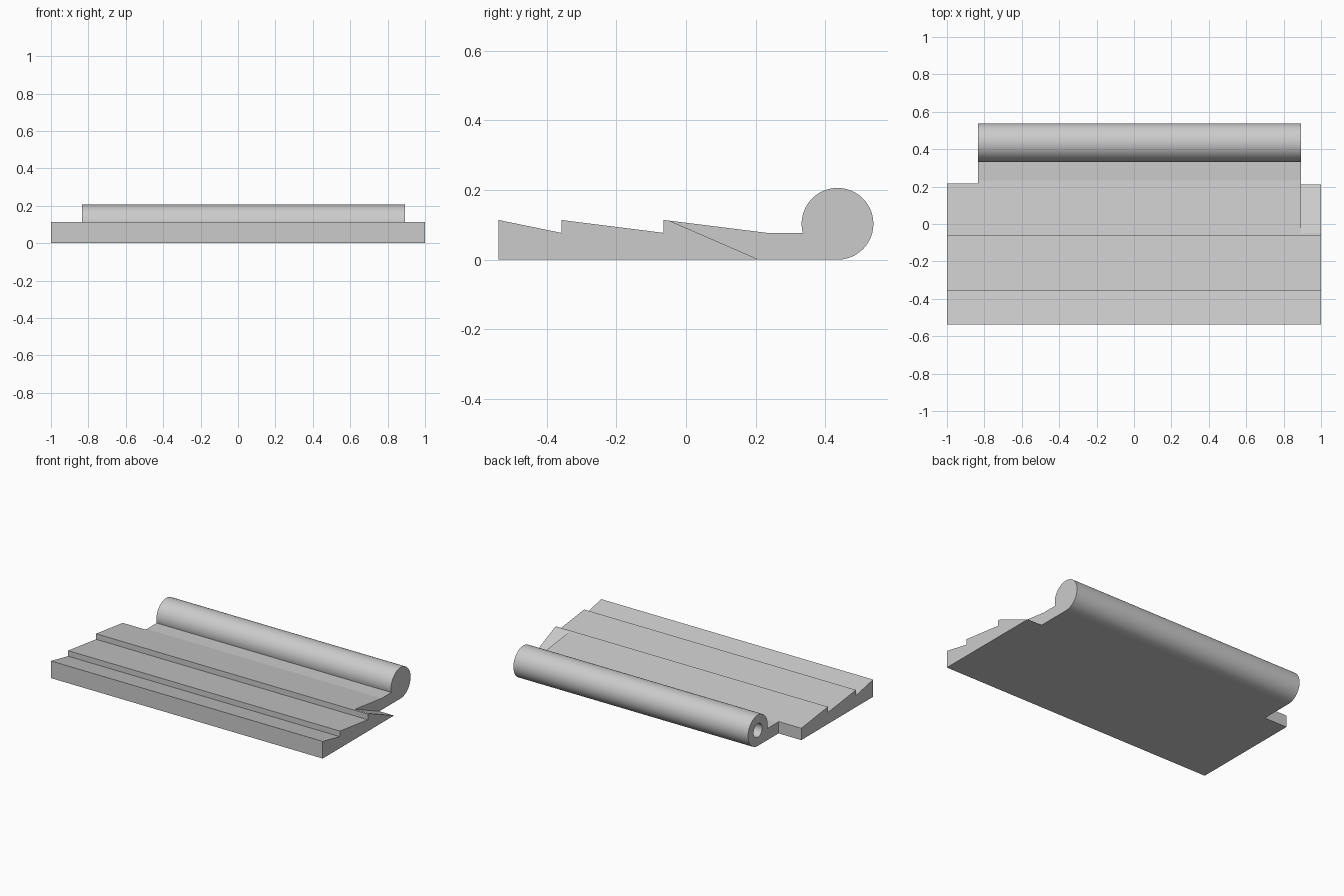
import bpy
import bmesh
from math import cos, sin, pi, radians

cube = bpy.data.objects.get("Cube")
if cube:
    bpy.data.objects.remove(cube, do_unlink=True)

grey = bpy.data.materials.new("plain grey")
grey.use_nodes = True
colour = (0.6, 0.6, 0.6, 1)
grey.diffuse_color = colour
grey.node_tree.nodes["Principled BSDF"].inputs["Base Color"].default_value = colour


def prism(name, profile, x0, x1):
    """Extrude a (y, z) profile along x."""
    bm = bmesh.new()
    face = bm.faces.new([bm.verts.new((x0, y, z)) for y, z in profile])
    grown = bmesh.ops.extrude_face_region(bm, geom=[face])["geom"]
    verts = [v for v in grown if isinstance(v, bmesh.types.BMVert)]
    bmesh.ops.translate(bm, verts=verts, vec=(x1 - x0, 0, 0))
    bmesh.ops.recalc_face_normals(bm, faces=bm.faces)
    mesh = bpy.data.meshes.new(name)
    bm.to_mesh(mesh)
    bm.free()
    mesh.materials.append(grey)
    obj = bpy.data.objects.new(name, mesh)
    bpy.context.collection.objects.link(obj)
    return obj


def arc(y, z, r, start, end, steps):
    angles = [radians(start + (end - start) * i / steps) for i in range(steps + 1)]
    return [(y + r * cos(a), z + r * sin(a)) for a in angles]


# Stepped plank that runs into a round roll along the back edge
low, high, radius, roll_y = 0.077, 0.114, 0.103, 0.435
steps = [(-0.538, 0), (-0.538, high), (-0.358, low), (-0.358, high),
         (-0.064, low), (-0.064, high), (0.232, low)]
plank = prism("stepped_plank", steps + arc(roll_y, radius, radius, 194.5, -90, 64), -1, 1)

# Cutters: square end notch, sloped end notch and the blind pin hole
cutters = [
    prism("square_notch", [(0.217, -0.1), (0.7, -0.1), (0.7, 0.4), (0.217, 0.4)], -1.1, -0.833),
    prism("sloped_notch", [(-0.091, 0.131), (0.233, -0.01), (0.7, -0.01),
                           (0.7, 0.4), (-0.091, 0.4)], 0.893, 1.1),
    prism("pin_hole", arc(roll_y, radius, 0.045, 0, 348.75, 31), -0.9, -0.53),
]
bpy.context.view_layer.objects.active = plank
for cutter in cutters:
    cutter.hide_render = True
    cut = plank.modifiers.new(cutter.name, "BOOLEAN")
    cut.operation = "DIFFERENCE"
    cut.solver = "EXACT"
    cut.object = cutter
    bpy.ops.object.modifier_apply(modifier=cut.name)
    bpy.data.objects.remove(cutter, do_unlink=True)

# Smooth the roll and hole only, keeping the plank faces flat
bm = bmesh.new()
bm.from_mesh(plank.data)
for face in bm.faces:
    face.smooth = face.calc_center_median().y > 0.332 and abs(face.normal.x) < 0.5
for edge in bm.edges:
    flat = not all(f.smooth for f in edge.link_faces)
    edge.smooth = not flat and edge.calc_face_angle(pi) < radians(30)
bm.to_mesh(plank.data)
bm.free()
